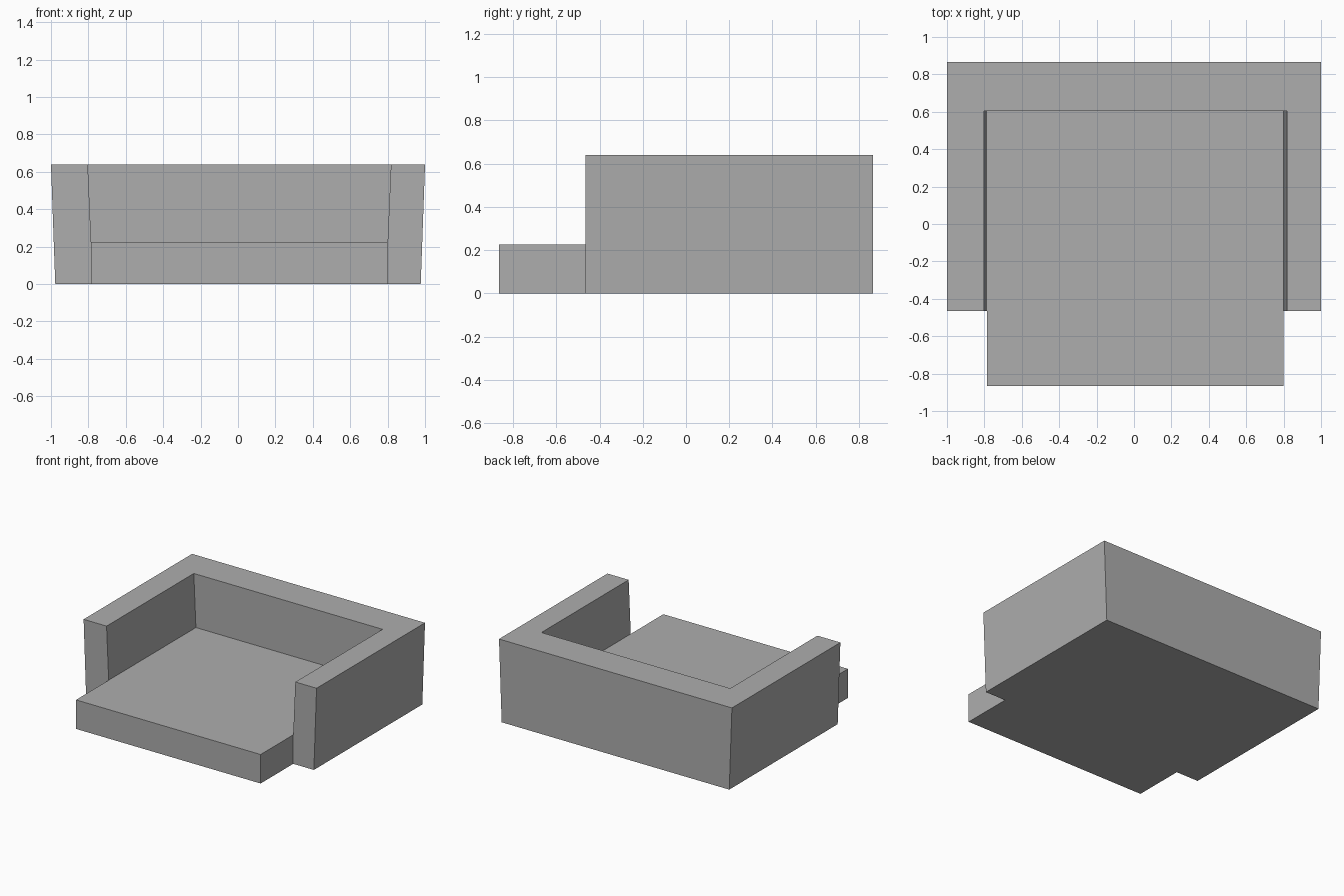
import bpy
import bmesh

cube = bpy.data.objects.get("Cube")
if cube:
    bpy.data.objects.remove(cube, do_unlink=True)

# One plain grey for the whole piece
grey = bpy.data.materials.new("plain_grey")
grey.use_nodes = True
colour = (0.42, 0.42, 0.42, 1)
grey.diffuse_color = colour
grey.node_tree.nodes["Principled BSDF"].inputs["Base Color"].default_value = colour

HEIGHT, SEAT_HEIGHT = 0.64, 0.225
SEAT_LEFT, SEAT_RIGHT = -0.785, 0.80
FRONT, ARM_FRONT, INNER_BACK, BACK = -0.865, -0.465, 0.605, 0.865


def loft(name, rings):
    """Join matching outlines, given from bottom to top, into a closed solid."""
    bm = bmesh.new()
    loops = [[bm.verts.new((x, y, z)) for x, y in outline] for z, outline in rings]
    bm.faces.new(loops[0])
    bm.faces.new(loops[-1])
    count = len(loops[0])
    for low, high in zip(loops, loops[1:]):
        for i in range(count):
            j = (i + 1) % count
            bm.faces.new((low[i], low[j], high[j], high[i]))
    bmesh.ops.recalc_face_normals(bm, faces=bm.faces)
    mesh = bpy.data.meshes.new(name)
    bm.to_mesh(mesh)
    bm.free()
    mesh.materials.append(grey)
    obj = bpy.data.objects.new(name, mesh)
    bpy.context.collection.objects.link(obj)
    return obj


def u_outline(outer, inner_left, inner_right):
    """U-shaped plan of the two arms and the back, open at the front."""
    return [(-outer, ARM_FRONT), (inner_left, ARM_FRONT),
            (inner_left, INNER_BACK), (inner_right, INNER_BACK),
            (inner_right, ARM_FRONT), (outer, ARM_FRONT),
            (outer, BACK), (-outer, BACK)]


# Arms and back, flaring slightly outward toward the top
base_outer, top_outer = 0.977, 1.0
seat_outer = base_outer + (top_outer - base_outer) * SEAT_HEIGHT / HEIGHT
loft("arms_and_back", [
    (0, u_outline(base_outer, SEAT_LEFT, SEAT_RIGHT)),
    (SEAT_HEIGHT, u_outline(seat_outer, SEAT_LEFT, SEAT_RIGHT)),
    (HEIGHT, u_outline(top_outer, -0.803, 0.818)),
])

# Seat slab filling the U and reaching out past the arms
seat_plan = [(SEAT_LEFT, FRONT), (SEAT_RIGHT, FRONT),
             (SEAT_RIGHT, INNER_BACK), (SEAT_LEFT, INNER_BACK)]
loft("seat", [(0, seat_plan), (SEAT_HEIGHT, seat_plan)])
